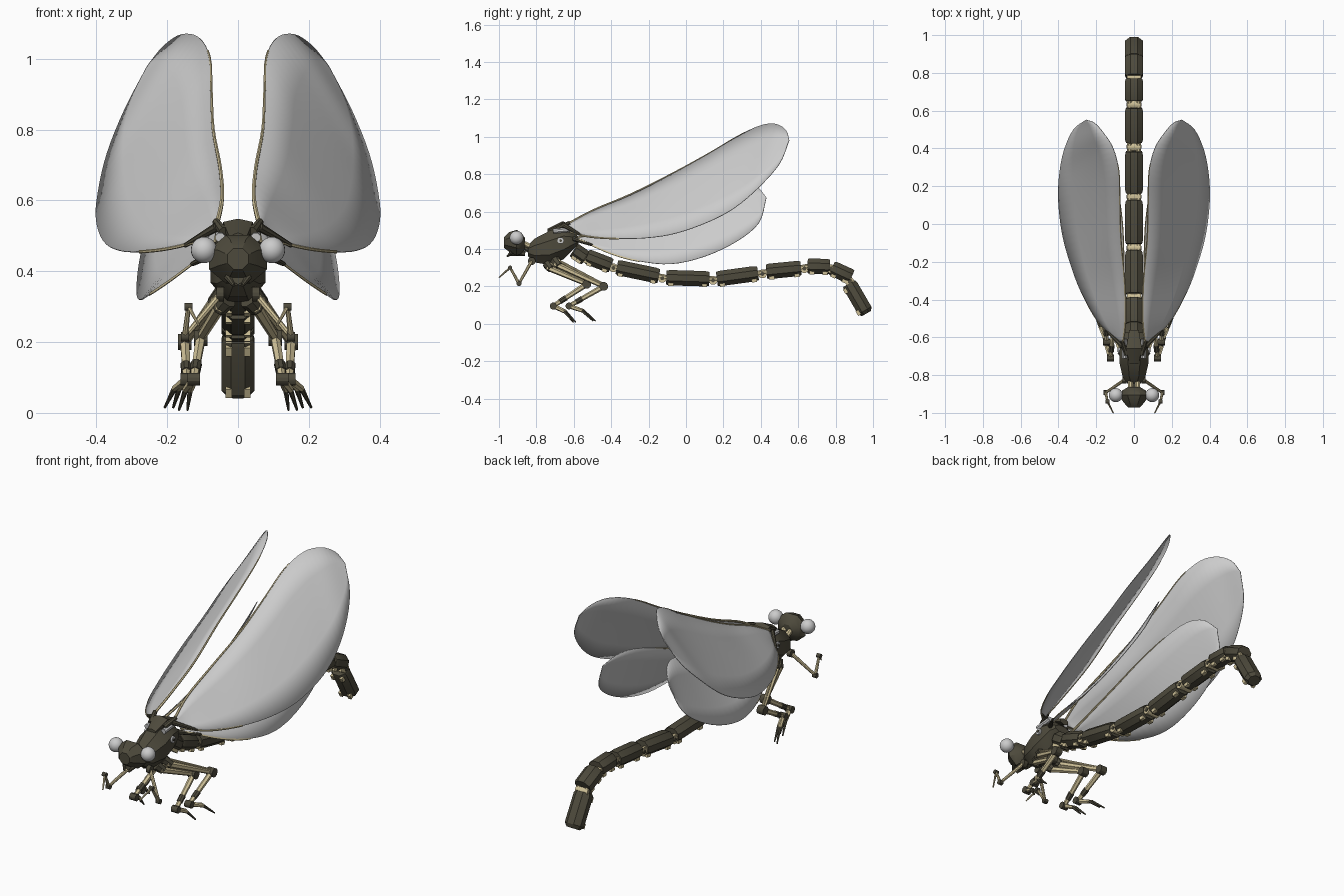
import bpy, bmesh, math
from mathutils import Vector as V

if "Cube" in bpy.data.objects:
    bpy.data.objects.remove(bpy.data.objects["Cube"])


def material(name, rgb):
    m = bpy.data.materials.new(name)
    m.diffuse_color = (*rgb, 1)
    m.use_nodes = True
    m.node_tree.nodes["Principled BSDF"].inputs["Base Color"].default_value = m.diffuse_color
    return m


DARK = material("dark_olive", (0.075, 0.068, 0.045))
BONE = material("bone", (0.62, 0.53, 0.31))


def finish(name, bm, mat=None):
    bmesh.ops.recalc_face_normals(bm, faces=bm.faces[:])
    me = bpy.data.meshes.new(name)
    bm.to_mesh(me)
    bm.free()
    ob = bpy.data.objects.new(name, me)
    bpy.context.collection.objects.link(ob)
    if mat:
        me.materials.append(mat)
    bpy.ops.object.select_all(action='DESELECT')
    ob.select_set(True)
    bpy.context.view_layer.objects.active = ob
    bpy.ops.object.shade_smooth_by_angle(angle=math.radians(30))
    return ob


def loft(name, rings, mat):
    bm = bmesh.new()
    loops = [[bm.verts.new(p) for p in r] for r in rings]
    n = len(loops[0])
    for a, b in zip(loops, loops[1:]):
        for i in range(n):
            bm.faces.new((a[i], a[(i + 1) % n], b[(i + 1) % n], b[i]))
    bm.faces.new(loops[0])
    bm.faces.new(loops[-1])
    return finish(name, bm, mat)


def ring(c, u, v, a, b, n=8):
    k = math.cos(math.pi / n)
    ang = [(i + .5) * 2 * math.pi / n for i in range(n)]
    return [V(c) + u * (a * math.cos(t) / k) + v * (b * math.sin(t) / k) for t in ang]


def bar(name, p, q, r0, r1, mat, n=8):
    p, q = V(p), V(q)
    d = (q - p).normalized()
    u = d.cross(V((0, 0, 1)) if abs(d.z) < .95 else V((1, 0, 0))).normalized()
    w = u.cross(d)
    return loft(name, [ring(p, u, w, r0, r0, n), ring(q, u, w, r1, r1, n)], mat)


def hull(name, spec):
    # spec rows: y, top z, bottom z, half width
    loft(name, [ring((0, y, (t + b) / 2), V((1, 0, 0)), V((0, 0, 1)), w, (t - b) / 2)
                for y, t, b, w in spec], DARK)


def pin(name, c, r, half, mat, n=12):
    x = V((half, 0, 0))
    bar(name, V(c) - x, V(c) + x, r, r, mat, n)


def smooth(pts, k=4):
    pts = [V(p) for p in pts]
    e = [2 * pts[0] - pts[1]] + pts + [2 * pts[-1] - pts[-2]]
    out = []
    for a, b, c, d in zip(e, e[1:], e[2:], e[3:]):
        for j in range(k):
            t = j / k
            out.append(.5 * (2 * b + (c - a) * t + (2 * a - 5 * b + 4 * c - d) * t * t
                             + (3 * b - a - 3 * c + d) * t ** 3))
    return out + [pts[-1]]


def flip(p, s):
    return V((p[0] * s, p[1], p[2]))


# Head, thorax and neck
hull("head", [(-.972, .465, .405, .03), (-.945, .49, .385, .055), (-.905, .502, .365, .082),
              (-.88, .485, .375, .06), (-.862, .46, .40, .03)])
hull("thorax", [(-.845, .42, .36, .035), (-.81, .455, .328, .06), (-.73, .497, .315, .078),
                (-.655, .52, .345, .075), (-.60, .49, .40, .065), (-.575, .465, .425, .045)])
loft("dorsal_plate", [ring((0, y, z), V((1, 0, 0)), V((0, 0, 1)), w, .016, 6)
                      for y, z, w in [(-.74, .49, .025), (-.66, .53, .042), (-.56, .485, .025)]], DARK)
for x in (-.018, .018):
    bar("neck_link", (x, -.875, .435), (x, -.825, .41), .012, .014, BONE)
bar("neck_core", (0, -.87, .41), (0, -.83, .39), .014, .014, DARK)
bar("chin_guard", (0, -.94, .385), (0, -.86, .375), .02, .012, DARK, 6)

# Abdomen segments in the middle plane: start y, z, end y, z
segs = [(-.60, .395, -.535, .35), (-.53, .36, -.40, .31), (-.37, .302, -.145, .255),
        (-.105, .247, .125, .24), (.165, .24, .385, .27), (.43, .279, .615, .297),
        (.65, .309, .77, .305), (.78, .298, .885, .25), (.872, .215, .965, .055)]
for i, (y0, z0, y1, z1) in enumerate(segs):
    a, b = V((0, y0, z0)), V((0, y1, z1))
    d = (b - a).normalized()
    up = V((1, 0, 0)).cross(d)
    X = V((1, 0, 0))
    end = .7 if i == 8 else .9
    L = (b - a).length
    loft("abdomen_segment", [ring(a + d * L * t, X, up, .047 * s, .041 * s)
                             for t, s in ((0, .9), (.08, 1), (.9, 1), (1, end))], DARK)
    # bone fittings under each segment end
    for p in (a + d * .025, b - d * .025):
        for x in (-.026, .026):
            o = V((x, 0, 0)) - up * .036
            bar("belly_fitting", p + o - d * .014, p + o + d * .014, .009, .009, BONE, 4)
    # hinge joint to the next segment
    if i < 8:
        c = V((0, segs[i + 1][0], segs[i + 1][1]))
        m = (b + c) / 2
        for x in (-.024, .024):
            o = V((x, 0, 0))
            bar("abdomen_link", b - d * .02 + o, c + d * .02 + o, .014, .014, BONE)
        pin("abdomen_hinge", m - up * .008, .023, .036, BONE)
        pin("abdomen_hinge_cap", m - up * .008, .01, .04, DARK)


# Wings, each a strip between leading and trailing edge
def wing(name, lead, trail, s):
    A = smooth([flip(p, s) for p in lead])
    B = smooth([flip(p, s) for p in trail])
    bm = bmesh.new()
    rows = [[bm.verts.new(a.lerp(b, t / 4)) for t in range(5)] for a, b in zip(A[:-1], B)]
    tip = bm.verts.new(A[-1])
    for r, q in zip(rows, rows[1:]):
        for i in range(4):
            bm.faces.new((r[i], r[i + 1], q[i + 1], q[i]))
    for i in range(4):
        bm.faces.new((rows[-1][i], rows[-1][i + 1], tip))
    ob = finish(name, bm)
    mod = ob.modifiers.new("thickness", 'SOLIDIFY')
    mod.thickness, mod.offset = .004, 0
    n = int(len(A) * .62)
    for pts, r in ((A[:n], .006), (B[:9], .004)):
        X, Z = V((1, 0, 0)), V((0, 0, 1))
        loft(name + "_rib", [ring(p, X, Z, r * (1 - .6 * i / len(pts)), r * (1 - .6 * i / len(pts)), 6)
                             if r > .005 else ring(p, V((0, 1, 0)), Z, r, r, 6)
                             for i, p in enumerate(pts)], BONE)


fore = ([(.06, -.64, .53), (.045, -.5, .605), (.05, -.3, .69), (.07, -.08, .80), (.075, .12, .91),
         (.08, .28, 1.005), (.11, .4, 1.06), (.16, .48, 1.068), (.21, .535, 1.035), (.255, .552, .98)],
        [(.09, -.62, .49), (.19, -.52, .465), (.28, -.36, .455), (.34, -.2, .46), (.38, -.05, .485),
         (.4, .12, .545), (.395, .26, .62), (.37, .39, .73), (.32, .5, .855), (.255, .552, .98)])
hind = ([(.07, -.58, .46), (.06, -.42, .50), (.055, -.22, .56), (.06, -.02, .635),
         (.08, .15, .70), (.11, .29, .74), (.15, .38, .73), (.2, .43, .675)],
        [(.09, -.57, .45), (.19, -.4, .375), (.25, -.25, .335), (.28, -.08, .32),
         (.285, .1, .36), (.275, .27, .44), (.25, .39, .54), (.2, .43, .675)])

# Walking legs: hip, knee, ankle, toe
legs = {"middle": [(.05, -.74, .30), (.105, -.53, .212), (.125, -.71, .095), (.155, -.595, .008)],
        "hind": [(.06, -.70, .32), (.15, -.44, .20), (.145, -.625, .095), (.195, -.49, .015)]}

for s in (1, -1):
    wing("forewing", *fore, s)
    wing("hindwing", *hind, s)
    f = lambda *p: flip(p, s)
    # Eyes
    bm = bmesh.new()
    bmesh.ops.create_uvsphere(bm, u_segments=24, v_segments=14, radius=.037)
    bmesh.ops.translate(bm, verts=bm.verts[:], vec=f(.096, -.906, .46))
    finish("eye", bm)
    # Wing hinges and flight motor parts
    bar("forewing_arm", f(.04, -.69, .51), f(.062, -.62, .54), .014, .01, DARK)
    bar("forewing_root", f(.06, -.65, .525), f(.15, -.56, .473), .012, .006, DARK)
    bar("hindwing_root", f(.06, -.60, .455), f(.13, -.50, .42), .012, .006, DARK)
    bar("flight_motor", f(.05, -.71, .495), f(.05, -.61, .505), .013, .013, None)
    pin("side_hub", f(.076, -.67, .445), .017, .008, None, 16)
    pin("side_hub_core", f(.08, -.67, .445), .007, .008, DARK)
    # Mandibles
    bar("mandible", f(.03, -.93, .385), f(.012, -.955, .36), .01, .005, DARK)
    # Front legs
    P = [f(.05, -.825, .335), f(.15, -.893, .215), f(.14, -.94, .30), f(.11, -1.0, .247)]
    for a, b, r0, r1 in zip(P, P[1:], (.009, .008, .006), (.007, .006, .003)):
        bar("front_leg", a, b, r0, r1, BONE)
    for p, r in zip(P, (.02, .013, .011)):
        pin("front_leg_joint", p, r, .011, DARK)
    # Middle and hind legs
    for kind, pts in legs.items():
        hip, knee, ankle, toe = [flip(p, s) for p in pts]
        bar(kind + "_thigh", hip, knee, .014, .011, BONE, 6)
        o = V((0, .01, .022))
        bar(kind + "_thigh_rod", hip + o, knee + o * .4, .007, .006, BONE)
        bar(kind + "_shin", knee, ankle, .013, .010, BONE, 6)
        bar(kind + "_shin_sleeve", knee.lerp(ankle, .62), knee.lerp(ankle, .8), .015, .014, DARK)
        bar(kind + "_hip_socket", hip + V((-s * .02, 0, .02)), hip.lerp(knee, .1), .026, .02, DARK)
        pin(kind + "_knee", knee, .023, .019, DARK)
        pin(kind + "_ankle", ankle, .018, .018, DARK)
        for k in (-1, 1):
            t = toe + V((k * .012, -k * .006, 0))
            m = ankle.lerp(t, .55) + V((0, 0, .018))
            bar(kind + "_claw", ankle, m, .011, .008, BONE, 6)
            bar(kind + "_claw_tip", m, t, .007, .003, DARK, 6)
